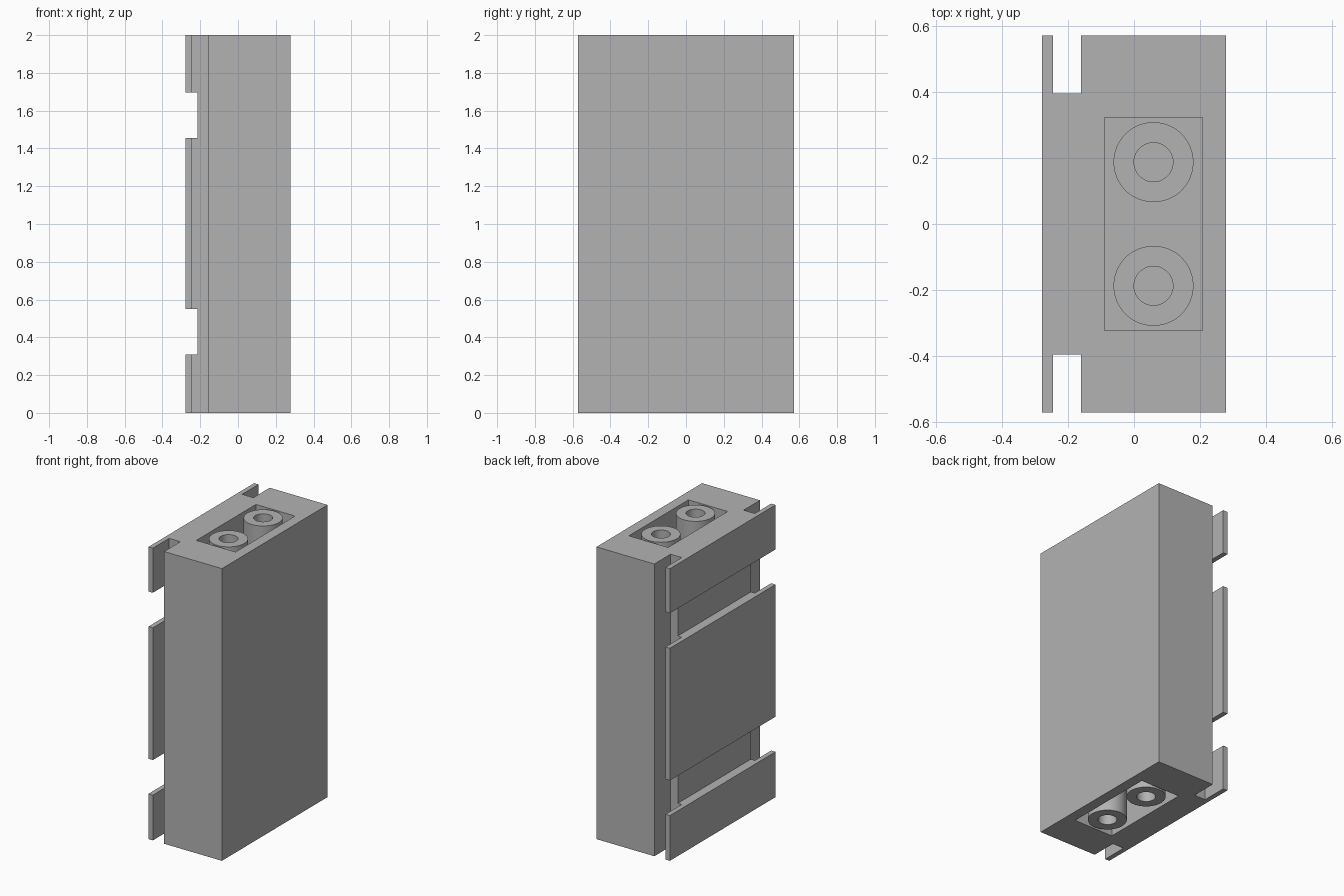
import bpy, bmesh, math
from mathutils import Matrix, Vector

cube = bpy.data.objects.get("Cube")
if cube:
    bpy.data.objects.remove(cube, do_unlink=True)

HEIGHT, HALF_Y, HALF_X = 2.0, 0.571, 0.278
SOCKET_DEPTH = 0.4
PEG_X, PEG_Y = 0.059, 0.187

grey = bpy.data.materials.new("plain grey")
grey.use_nodes = True
colour = (0.45, 0.45, 0.45, 1)
grey.diffuse_color = colour
grey.node_tree.nodes["Principled BSDF"].inputs["Base Color"].default_value = colour


def add_object(name, bm):
    bmesh.ops.recalc_face_normals(bm, faces=bm.faces)
    mesh = bpy.data.meshes.new(name)
    bm.to_mesh(mesh)
    bm.free()
    mesh.materials.append(grey)
    obj = bpy.data.objects.new(name, mesh)
    bpy.context.collection.objects.link(obj)
    return obj


def box(name, low, high):
    low, high = Vector(low), Vector(high)
    bm = bmesh.new()
    bmesh.ops.create_cube(bm, size=1, matrix=Matrix.Translation((low + high) / 2)
                          @ Matrix.Diagonal((*(high - low), 1)))
    return add_object(name, bm)


def activate(obj):
    bpy.ops.object.select_all(action='DESELECT')
    obj.select_set(True)
    bpy.context.view_layer.objects.active = obj


def cut(target, cutter):
    cutter.hide_render = True
    mod = target.modifiers.new("cut", 'BOOLEAN')
    mod.operation, mod.solver, mod.object = 'DIFFERENCE', 'EXACT', cutter
    activate(target)
    bpy.ops.object.modifier_apply(modifier=mod.name)
    bpy.data.objects.remove(cutter, do_unlink=True)


# Body: slotted outline extruded to full height
half = [(HALF_X, HALF_Y), (-0.16, HALF_Y), (-0.16, 0.395),
        (-0.245, 0.395), (-0.245, HALF_Y), (-HALF_X, HALF_Y)]
outline = half + [(x, -y) for x, y in reversed(half)]
bm = bmesh.new()
face = bm.faces.new([bm.verts.new((x, y, 0)) for x, y in outline])
top = bmesh.ops.extrude_face_region(bm, geom=[face])["geom"]
bmesh.ops.translate(bm, vec=(0, 0, HEIGHT),
                    verts=[v for v in top if isinstance(v, bmesh.types.BMVert)])
body = add_object("body", bm)

# Two channels across the mounting plate
for low, high in ((0.31, 0.55), (1.455, 1.695)):
    cut(body, box("channel_cutter", (-0.4, -0.8, low), (-0.215, 0.8, high)))

# Rectangular sockets in both ends
for low, high in ((-0.1, SOCKET_DEPTH), (HEIGHT - SOCKET_DEPTH, HEIGHT + 0.1)):
    cut(body, box("socket_cutter", (-0.09, -0.322, low), (0.207, 0.322, high)))


# Hollow tubes standing in the sockets, flush with the ends
def tube(name, y, low, high):
    bm = bmesh.new()
    profile = [bm.verts.new((r, 0, z)) for r, z in
               ((0.059, low), (0.121, low), (0.121, high), (0.059, high))]
    edges = [bm.edges.new((profile[i], profile[(i + 1) % 4])) for i in range(4)]
    bmesh.ops.spin(bm, geom=profile + edges, cent=(0, 0, 0), axis=(0, 0, 1),
                   angle=math.tau, steps=48)
    bmesh.ops.remove_doubles(bm, verts=bm.verts, dist=0.0001)
    bmesh.ops.translate(bm, verts=bm.verts, vec=(PEG_X, y, 0))
    activate(add_object(name, bm))
    bpy.ops.object.shade_smooth_by_angle(angle=math.radians(30))


for side, y in (("front", -PEG_Y), ("back", PEG_Y)):
    tube(f"lower_{side}_tube", y, 0, SOCKET_DEPTH + 0.01)
    tube(f"upper_{side}_tube", y, HEIGHT - SOCKET_DEPTH - 0.01, HEIGHT)
